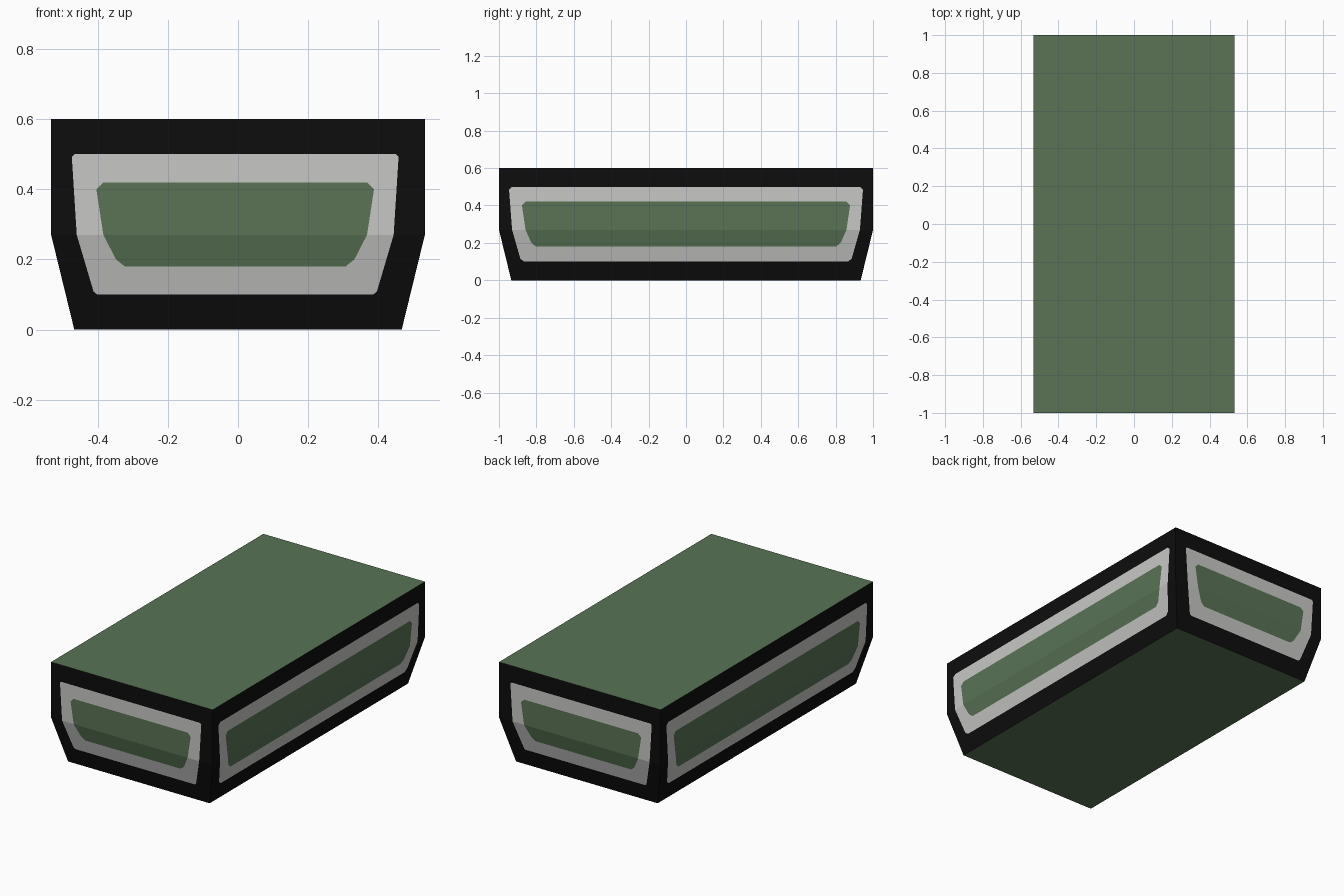
import bpy, bmesh, math
from mathutils import Matrix, Vector

if "Cube" in bpy.data.objects:
    bpy.data.objects.remove(bpy.data.objects["Cube"])

HEIGHT, BREAK, INSET = 0.60, 0.27, 0.066
HALF_X, HALF_Y = 0.533, 1.0


def material(name, color):
    m = bpy.data.materials.new(name)
    m.diffuse_color = (*color, 1)
    m.use_nodes = True
    m.node_tree.nodes["Principled BSDF"].inputs["Base Color"].default_value = m.diffuse_color
    return m


mats = [material("green", (0.100, 0.172, 0.091)),
        material("black", (0.004, 0.004, 0.004)),
        material("light grey", (0.575, 0.575, 0.565))]
GREEN, BLACK, GREY = 0, 1, 2


def outline(w_top, w_break, w_low, z_top, z_low, c=0.0, shift=0.0):
    """Ten-point loop: break point and two chamfered corners, above and below, on each side."""
    right_up = [(w_break, BREAK), (w_top, z_top - c), (w_top - c, z_top)]
    left_up = [(-u, z) for u, z in reversed(right_up)]
    low = [(-w_low - c * 0.25, z_low + c), (-w_low + c, z_low)]
    low += [(-u, z) for u, z in reversed(low)]
    return [(u + shift, z) for u, z in right_up + left_up + low]


bm = bmesh.new()


def build_side(turn, depth, loops):
    """Concentric painted rings lying on one bent wall, turned by quarter turns."""
    rot = Matrix.Rotation(turn * math.pi / 2, 4, 'Z')

    def place(p):
        u, z = p
        d = depth - max(0, BREAK - z) / BREAK * INSET
        return bm.verts.new(rot @ Vector((u, -d, z)))

    rings = [[place(p) for p in loop] for loop in loops]
    for outer, inner, mat in zip(rings, rings[1:], (BLACK, GREY)):
        for i in range(10):
            j = (i + 1) % 10
            bm.faces.new((outer[i], outer[j], inner[j], inner[i])).material_index = mat
    panel = rings[-1]
    bm.faces.new(panel[:6]).material_index = GREEN
    bm.faces.new(panel[5:] + panel[:1]).material_index = GREEN


# Four walls: black frame, grey band, green panel
for turn in range(4):
    if turn % 2 == 0:
        s = -0.008 if turn == 0 else 0.008
        build_side(turn, HALF_Y, [
            outline(HALF_X, HALF_X, HALF_X - INSET, HEIGHT, 0),
            outline(0.466, 0.452, 0.402, 0.50, 0.10, 0.008, s),
            outline(0.396, 0.376, 0.335, 0.42, 0.18, 0.02, s)])
    else:
        build_side(turn, HALF_X, [
            outline(HALF_Y, HALF_Y, HALF_Y - INSET, HEIGHT, 0),
            outline(0.946, 0.930, 0.882, 0.50, 0.10, 0.016),
            outline(0.877, 0.858, 0.822, 0.42, 0.18, 0.02)])

# Green lid and base
for z, inset in ((HEIGHT, 0), (0, INSET)):
    x, y = HALF_X - inset, HALF_Y - inset
    bm.faces.new([bm.verts.new(p) for p in
                  ((-x, -y, z), (x, -y, z), (x, y, z), (-x, y, z))]).material_index = GREEN

bmesh.ops.remove_doubles(bm, verts=bm.verts, dist=0.0005)
bmesh.ops.recalc_face_normals(bm, faces=bm.faces)

mesh = bpy.data.meshes.new("tapered_box")
bm.to_mesh(mesh)
bm.free()
for m in mats:
    mesh.materials.append(m)
box = bpy.data.objects.new("tapered_box", mesh)
bpy.context.collection.objects.link(box)
